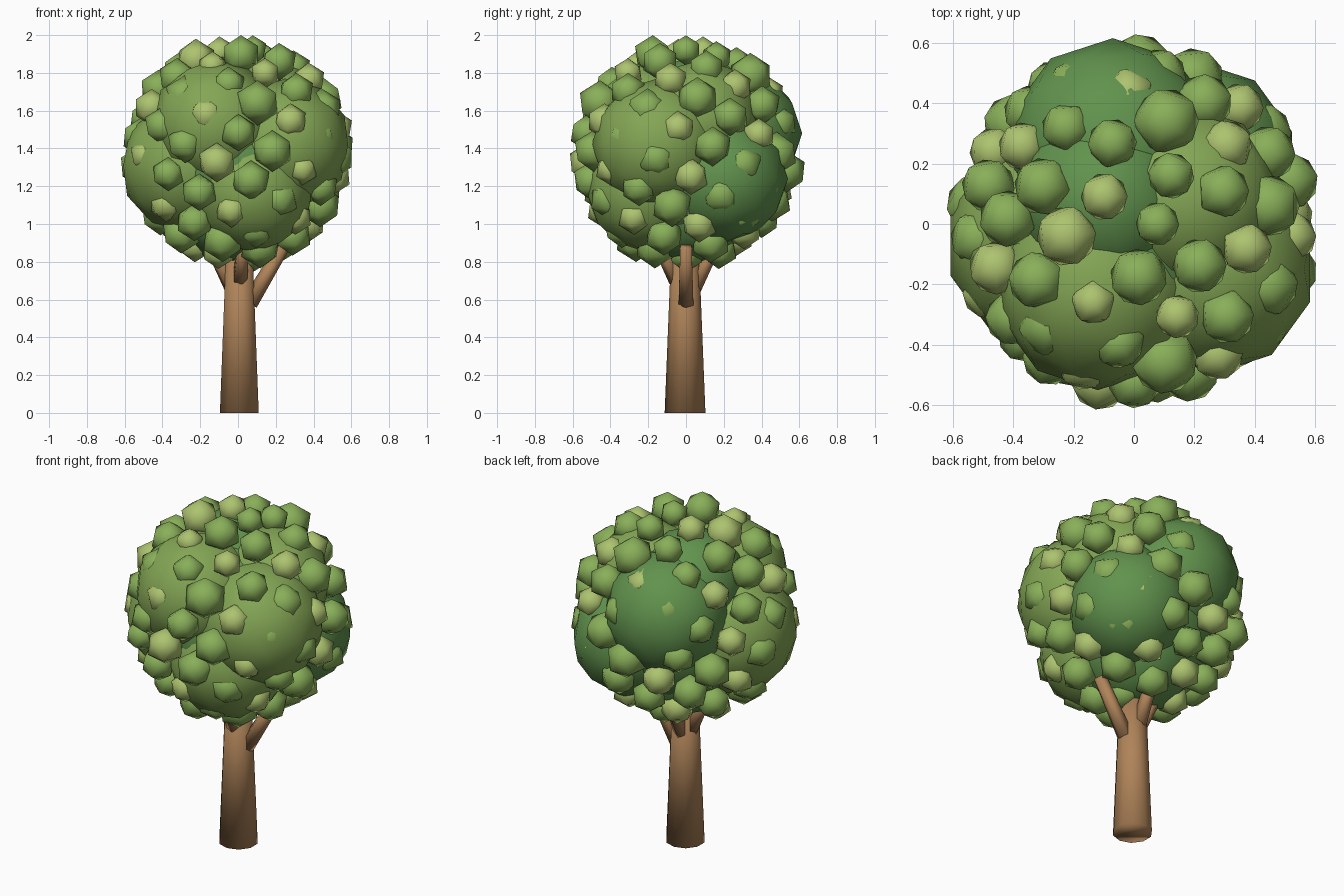
import bpy, bmesh, math, random
from mathutils import Vector, Matrix

if "Cube" in bpy.data.objects:
    bpy.data.objects.remove(bpy.data.objects["Cube"])

random.seed(4)


def material(name, rgb):
    m = bpy.data.materials.new(name)
    m.diffuse_color = (*rgb, 1)
    m.use_nodes = True
    m.node_tree.nodes["Principled BSDF"].inputs["Base Color"].default_value = m.diffuse_color
    return m


BARK = material("bark", (0.43, 0.23, 0.10))
DARK = material("leaf_dark", (0.12, 0.29, 0.075))
BASE = material("leaf_base", (0.23, 0.38, 0.09))
MID = material("leaf_mid", (0.25, 0.43, 0.10))
LIGHT = material("leaf_light", (0.42, 0.55, 0.16))


def finish(bm, name, mat):
    mesh = bpy.data.meshes.new(name)
    bm.to_mesh(mesh)
    bm.free()
    mesh.materials.append(mat)
    ob = bpy.data.objects.new(name, mesh)
    bpy.context.collection.objects.link(ob)
    for p in mesh.polygons:
        p.use_smooth = True
    return ob


def limb(name, a, b, r1, r2, sides):
    """Tapered cylinder from a to b."""
    a, b = Vector(a), Vector(b)
    d = b - a
    bm = bmesh.new()
    rot = d.to_track_quat('Z', 'Y').to_matrix().to_4x4()
    bmesh.ops.create_cone(bm, cap_ends=True, segments=sides, radius1=r1, radius2=r2,
                          depth=d.length, matrix=Matrix.Translation((a + b) / 2) @ rot)
    return finish(bm, name, BARK)


# Trunk and four branches
limb("trunk", (0.007, -0.005, 0), (0.007, -0.005, 0.95), 0.108, 0.07, 10)
limb("branch_right", (0.06, 0, 0.58), (0.24, 0, 0.88), 0.045, 0.035, 6)
limb("branch_left", (-0.03, 0.0, 0.66), (-0.16, 0.02, 0.92), 0.042, 0.032, 6)
limb("branch_front", (0.01, -0.05, 0.70), (0.03, -0.16, 0.92), 0.042, 0.032, 6)
limb("branch_back", (0.0, 0.04, 0.66), (0.0, 0.17, 0.92), 0.042, 0.032, 6)

# Large foliage masses: name, centre, radius, colour
masses = [
    ("core", (0, 0, 1.33), 0.48, DARK),
    ("underside", (0, 0.02, 1.13), 0.35, DARK),
    ("upper_front", (-0.12, -0.21, 1.53), 0.34, BASE),
    ("left", (-0.265, -0.06, 1.31), 0.36, BASE),
    ("right", (0.25, -0.15, 1.42), 0.35, BASE),
    ("lower_front", (0.08, -0.20, 1.18), 0.33, BASE),
    ("upper_right", (0.18, 0.08, 1.56), 0.31, BASE),
    ("back", (-0.07, 0.265, 1.48), 0.35, DARK),
    ("back_right", (0.20, 0.20, 1.24), 0.34, DARK),
    ("top", (-0.10, 0.08, 1.60), 0.30, DARK),
]
for name, centre, r, mat in masses:
    bm = bmesh.new()
    bmesh.ops.create_icosphere(bm, subdivisions=2, radius=r,
                               matrix=Matrix.Translation(centre))
    finish(bm, "foliage_" + name, mat)

# Small leaf tufts spread over the crown on a golden-angle spiral
COUNT = 90
known = {0: .08, 2: .105, 3: .085, 4: .11, 5: .10, 6: .09, 7: .08, 10: .08, 11: .12,
         12: .105, 14: .09, 15: .095, 23: .12, 31: .095, 44: .11, 49: .105, 52: .085, 54: .09}
tufts = {"mid": bmesh.new(), "light": bmesh.new()}
for i in range(COUNT):
    h = 1 - (2 * i + 1) / COUNT
    s = math.sqrt(1 - h * h)
    ang = i * math.pi * (3 - math.sqrt(5))
    k = random.uniform(0.995, 1.035)
    pos = Vector((0.52 * s * math.cos(ang) * k, 0.52 * s * math.sin(ang) * k,
                  1.38 + 0.545 * h))
    light = i % 3 == 1
    r = known.get(i, random.uniform(0.085, 0.10) if light else random.uniform(0.095, 0.115))
    bmesh.ops.create_icosphere(
        tufts["light" if light else "mid"], subdivisions=1, radius=r,
        matrix=Matrix.Translation(pos) @ Matrix.Rotation(random.uniform(0, 6.28), 4, 'Z'))
finish(tufts["mid"], "leaf_tufts_mid", MID)
finish(tufts["light"], "leaf_tufts_light", LIGHT)
